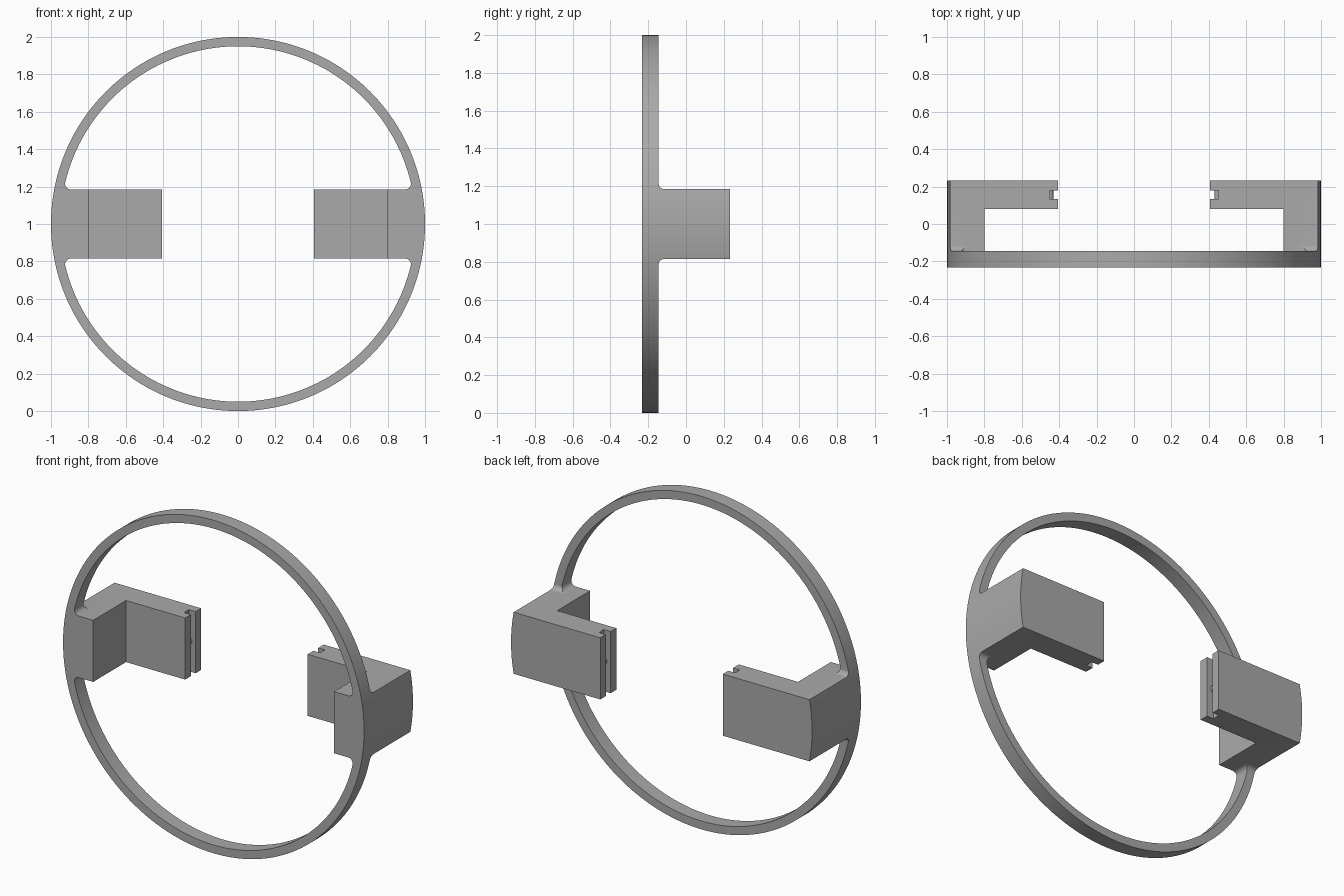
import bpy, bmesh
from math import sin, cos, pi, sqrt, atan2, radians
from mathutils import Vector

cube = bpy.data.objects.get("Cube")
if cube:
    bpy.data.objects.remove(cube, do_unlink=True)

OUTER, INNER = 1.0, 0.95       # ring radii
HALF = 0.185                   # half height of the brackets
FILLET = 0.03
FRONT, RING_BACK, BACK = -0.232, -0.145, 0.232
TIP = 0.407                    # inner end of each arm
SLOT = 0.452                   # slot floor

grey = bpy.data.materials.new("plain grey")
grey.use_nodes = True
grey.diffuse_color = (0.4, 0.4, 0.4, 1)
grey.node_tree.nodes["Principled BSDF"].inputs["Base Color"].default_value = (0.4, 0.4, 0.4, 1)


def arc(cx, cy, r, start, end, n):
    angles = [start + (end - start) * i / n for i in range(n + 1)]
    return [(cx + r * cos(a), cy + r * sin(a)) for a in angles]


def prism(name, outline, place, depth):
    """Extrude an outline; place(u, v, w) maps it into space."""
    bm = bmesh.new()
    near, far = ([bm.verts.new(place(u, v, w)) for u, v in outline] for w in depth)
    bm.faces.new(near)
    bm.faces.new(far)
    for i in range(len(near)):
        bm.faces.new((near[i - 1], near[i], far[i], far[i - 1]))
    bmesh.ops.recalc_face_normals(bm, faces=bm.faces)
    mesh = bpy.data.meshes.new(name)
    bm.to_mesh(mesh)
    bm.free()
    mesh.materials.append(grey)
    obj = bpy.data.objects.new(name, mesh)
    bpy.context.collection.objects.link(obj)
    return obj


def combine(target, cutter, operation):
    bpy.context.view_layer.objects.active = target
    mod = target.modifiers.new("cut", 'BOOLEAN')
    mod.object, mod.operation, mod.solver = cutter, operation, 'EXACT'
    bpy.ops.object.modifier_apply(modifier=mod.name)
    bpy.data.objects.remove(cutter, do_unlink=True)


def along_y(u, v, w):
    return Vector((u, w, v))


def along_x(u, v, w):
    return Vector((w, u, v))


def rect(u0, u1, v):
    return [(u0, -v), (u1, -v), (u1, v), (u0, v)]


# Round body, full depth
body = prism("ring_with_brackets", arc(0, 0, OUTER, 0, 2 * pi, 160)[:-1], along_y, (FRONT, BACK))

# Central opening, with rounded corners where the ring meets the brackets
cz = HALF + FILLET
cx = sqrt((INNER - FILLET) ** 2 - cz ** 2)
touch = atan2(cz, cx)
quarter = [(TIP, HALF)] + arc(cx, cz, FILLET, -pi / 2, touch, 10)
quarter += arc(0, 0, INNER, touch, pi / 2, 40)[1:]
top = quarter + [(-x, z) for x, z in reversed(quarter[:-1])]
hole = top + [(x, -z) for x, z in reversed(top)]
combine(body, prism("opening", hole, along_y, (-0.5, 0.5)), 'DIFFERENCE')

# Side outline: thin ring in front, brackets reaching back, filleted between
half = [(BACK + 0.1, HALF)] + arc(RING_BACK + FILLET, cz, FILLET, 1.5 * pi, pi, 10)
half += [(RING_BACK, 1.2), (FRONT - 0.1, 1.2)]
side = half + [(y, -z) for y, z in reversed(half)]
combine(body, prism("side_outline", side, along_x, (-1.2, 1.2)), 'INTERSECT')

# Clear the space in front of the arms, then the slots in the arm tips
combine(body, prism("front_clearance", rect(-0.5, 0.08, 0.3), along_x, (-0.8, 0.8)), 'DIFFERENCE')
combine(body, prism("tip_slots", rect(0.134, 0.18, 0.3), along_x, (-SLOT, SLOT)), 'DIFFERENCE')

# Small round stops on the slot floors
parts = [body]
for name, s in (("left", 1), ("right", -1)):
    bump = arc(s * SLOT, 0, 0.021, 0, 2 * pi, 24)[:-1]
    parts.append(prism(name + "_slot_stop", bump, along_y, (0.133, 0.181)))

for obj in parts:
    obj.location.z = 1
    bpy.ops.object.select_all(action='DESELECT')
    obj.select_set(True)
    bpy.context.view_layer.objects.active = obj
    bpy.ops.object.shade_smooth_by_angle(angle=radians(30))
